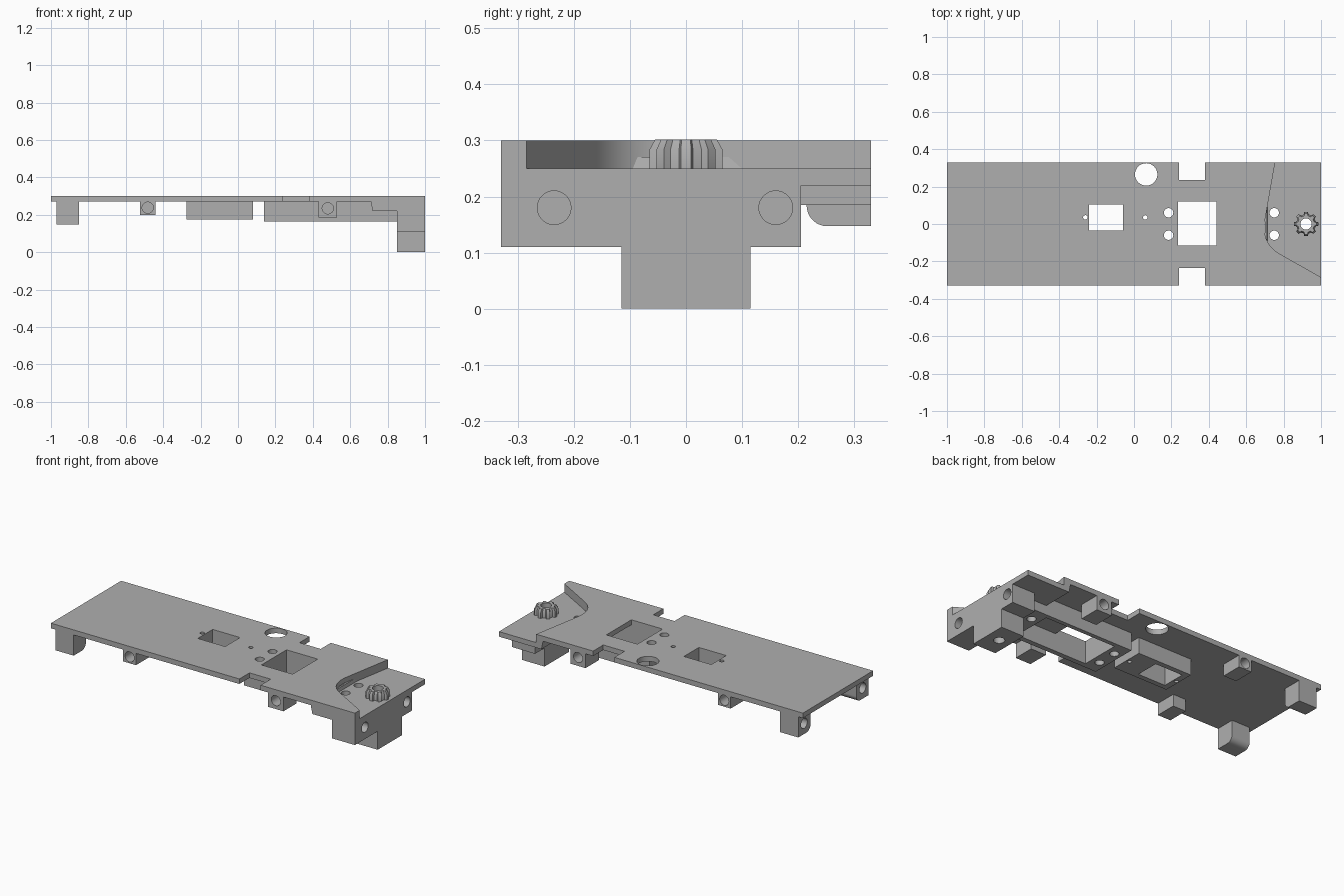
import bpy, bmesh
from math import cos, sin, pi, radians

if "Cube" in bpy.data.objects:
    bpy.data.objects.remove(bpy.data.objects["Cube"], do_unlink=True)

grey = bpy.data.materials.new("grey plastic")
grey.use_nodes = True
COLOUR = (0.43, 0.43, 0.43, 1)
grey.diffuse_color = COLOUR
grey.node_tree.nodes["Principled BSDF"].inputs["Base Color"].default_value = COLOUR


def loft(name, rings):
    """Solid through equal-length rings of 3D points, capped at both ends."""
    bm = bmesh.new()
    rows = [[bm.verts.new(p) for p in ring] for ring in rings]
    n = len(rows[0])
    for low, high in zip(rows, rows[1:]):
        for i in range(n):
            j = (i + 1) % n
            bm.faces.new((low[i], low[j], high[j], high[i]))
    bm.faces.new(rows[0][::-1])
    bm.faces.new(rows[-1])
    bmesh.ops.recalc_face_normals(bm, faces=bm.faces)
    mesh = bpy.data.meshes.new(name)
    bm.to_mesh(mesh)
    bm.free()
    mesh.materials.append(grey)
    ob = bpy.data.objects.new(name, mesh)
    bpy.context.collection.objects.link(ob)
    return ob


def prism(name, outline, lo, hi, axis="z"):
    place = {"x": lambda a, b, t: (t, a, b),
             "y": lambda a, b, t: (a, t, b),
             "z": lambda a, b, t: (a, b, t)}[axis]
    return loft(name, [[place(a, b, t) for a, b in outline] for t in (lo, hi)])


def box(name, x0, x1, y0, y1, z0, z1):
    return prism(name, [(x0, y0), (x1, y0), (x1, y1), (x0, y1)], z0, z1)


def rod(a, b, r, lo, hi, axis="z", sides=32):
    ring = [(a + r * cos(2 * pi * i / sides), b + r * sin(2 * pi * i / sides))
            for i in range(sides)]
    return prism("cutter", ring, lo, hi, axis)


def combine(target, others, operation):
    """Apply booleans and remove the helper solids."""
    bpy.context.view_layer.objects.active = target
    for other in others:
        other.hide_render = True
        mod = target.modifiers.new("bool", "BOOLEAN")
        mod.operation, mod.solver, mod.object = operation, "EXACT", other
        bpy.ops.object.modifier_apply(modifier=mod.name)
        bpy.data.objects.remove(other, do_unlink=True)


def drill(x, y, r):
    return rod(x, y, r, -0.1, 0.4)


# Base: top plate, thick shelf under the recess, end block and its foot
base = box("base_plate", -1, 1, -0.33, 0.33, 0.27, 0.30)
shelf = prism("shelf", [(0.71, 0.27), (0.72, 0.22), (1, 0.22), (1, 0.30), (0.71, 0.30)],
              -0.33, 0.33, "y")
end_block = box("end_block", 0.85, 1, -0.33, 0.205, 0.11, 0.24)
foot = box("foot", 0.85, 1, -0.115, 0.115, 0, 0.23)
combine(base, [shelf, end_block, foot], "UNION")

# Recess with a curved wall
p0, p1, p2 = (0.70, 0.02), (0.68, -0.103), (0.78, -0.16)
curve = []
for i in range(17):
    t = i / 16
    curve.append(tuple((1 - t) ** 2 * a + 2 * t * (1 - t) * b + t * t * c
                       for a, b, c in zip(p0, p1, p2)))
recess = prism("cutter", [(1.05, 0.36), (0.76, 0.36)] + curve + [(1.05, -0.313)], 0.25, 0.4)

# Openings, edge notches and holes in the base
cuts = [recess,
        box("cutter", -0.24, -0.06, -0.035, 0.105, 0.2, 0.4),
        box("cutter", 0.235, 0.44, -0.115, 0.12, 0.2, 0.4),
        drill(0.065, 0.265, 0.06),
        drill(0.92, 0, 0.03)]
for side in (-1, 1):
    y0, y1 = sorted((side * 0.235, side * 0.4))
    cuts += [box("cutter", 0.24, 0.38, y0, y1, 0.2, 0.4),
             drill(0.185, side * 0.06, 0.025), drill(0.75, side * 0.06, 0.025)]
for x in (-0.26, 0.06):
    cuts.append(drill(x, 0.035, 0.012))
for y in (-0.235, 0.16):
    cuts.append(rod(y, 0.18, 0.03, 0.88, 1.1, "x"))
combine(base, cuts, "DIFFERENCE")

# Small open frame below the plate
small_frame = box("small_frame", -0.275, 0.08, -0.065, 0.135, 0.175, 0.27)
combine(small_frame, [box("cutter", -0.24, -0.06, -0.035, 0.105, 0.1, 0.4),
                      drill(-0.26, 0.035, 0.012), drill(0.06, 0.035, 0.012)], "DIFFERENCE")

# Large open frame, stepping down below the shelf
large_frame = prism("large_frame", [(0.14, 0.165), (0.85, 0.165), (0.85, 0.22),
                                    (0.72, 0.22), (0.71, 0.27), (0.14, 0.27)],
                    -0.145, 0.145, "y")
combine(large_frame, [box("cutter", 0.235, 0.70, -0.115, 0.12, 0.1, 0.4)]
        + [drill(x, y, 0.025) for x in (0.185, 0.75) for y in (-0.06, 0.06)], "DIFFERENCE")

# Mirrored corner legs and side lugs
parts = [base, small_frame, large_frame]
for side, label in ((-1, "right"), (1, "left")):
    r = 0.037
    arc = [(side * (0.215 + r - r * cos(radians(a))), 0.147 + r - r * sin(radians(a)))
           for a in range(0, 91, 10)]
    leg = prism("leg_" + label, [(side * 0.215, 0.27)] + arc
                + [(side * 0.33, 0.147), (side * 0.33, 0.27)], -0.97, -0.85, "x")
    combine(leg, [rod(side * 0.275, 0.21, 0.03, -1.1, -0.88, "x")], "DIFFERENCE")
    parts.append(leg)
    for name, x0, x1, z0, zc in (("rear_lug_", -0.525, -0.44, 0.20, 0.238),
                                 ("front_lug_", 0.43, 0.53, 0.185, 0.235)):
        y0, y1 = sorted((side * 0.205, side * 0.33))
        lug = box(name + label, x0, x1, y0, y1, z0, 0.27)
        h0, h1 = sorted((side * 0.23, side * 0.4))
        combine(lug, [rod((x0 + x1) / 2, zc, 0.03, h0, h1, "y")], "DIFFERENCE")
        parts.append(lug)

# Toothed knob with a bevelled top and a bore
TEETH = 8
rings = []
for z, scale in ((0.25, 1), (0.283, 1), (0.302, 0.84)):
    ring = []
    for i in range(TEETH):
        for offset, radius in ((-0.3, 0.053), (-0.18, 0.066), (0.18, 0.066), (0.3, 0.053)):
            a = 2 * pi * (i + offset) / TEETH
            ring.append((0.92 + radius * scale * cos(a), radius * scale * sin(a), z))
    rings.append(ring)
knob = loft("knob", rings)
combine(knob, [drill(0.92, 0, 0.03)], "DIFFERENCE")
parts.append(knob)

# Smooth curved walls, crisp edges
bpy.ops.object.select_all(action="DESELECT")
for ob in parts:
    ob.select_set(True)
bpy.context.view_layer.objects.active = base
bpy.ops.object.shade_smooth_by_angle(angle=radians(30))
